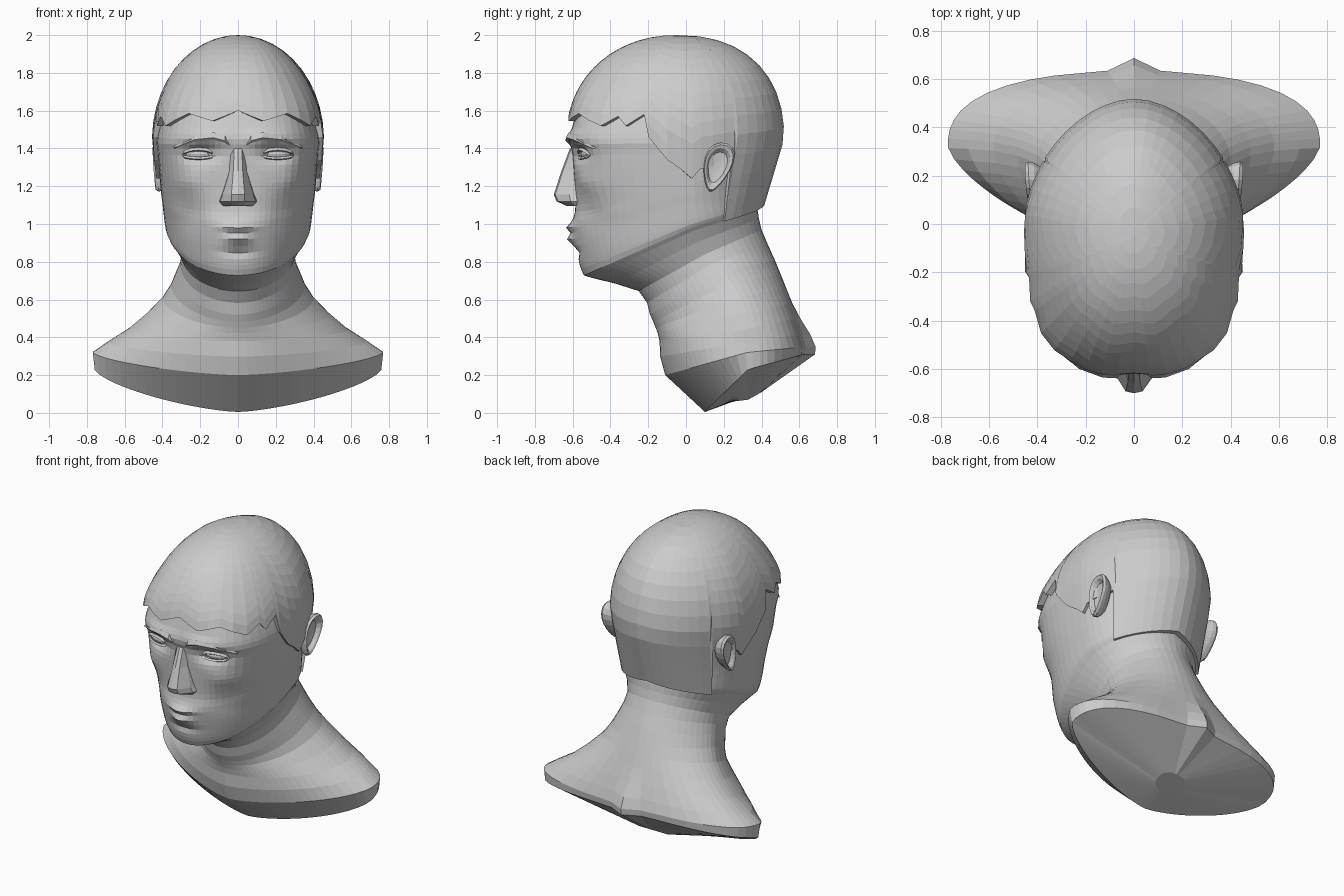
import bpy, bmesh, math
from math import sin, cos, radians, exp, pi

if "Cube" in bpy.data.objects:
    bpy.data.objects.remove(bpy.data.objects["Cube"])


def loft(name, rings, caps=True):
    """Skin a list of equal-length closed point rings into one flat-shaded mesh."""
    bm = bmesh.new()
    vs = [[bm.verts.new(p) for p in r] for r in rings]
    n = len(vs[0])
    for a, b in zip(vs, vs[1:]):
        for i in range(n):
            j = (i + 1) % n
            bm.faces.new((a[i], a[j], b[j], b[i]))
    if caps:
        bm.faces.new(vs[0])
        bm.faces.new(vs[-1])
    bmesh.ops.remove_doubles(bm, verts=bm.verts, dist=0.0005)
    bmesh.ops.recalc_face_normals(bm, faces=bm.faces)
    me = bpy.data.meshes.new(name)
    bm.to_mesh(me)
    bm.free()
    ob = bpy.data.objects.new(name, me)
    bpy.context.collection.objects.link(ob)
    return ob


def step(v, mid, k):
    """Smooth 1-to-0 step as v rises past mid."""
    return 1 / (1 + exp((v - mid) * k))


def ring_point(t, fy, fz, sx, sy, sz, by, bz, nf, nb):
    """Point of a tilted superellipse ring through front, side and back points."""
    s, c = sin(t), cos(t)
    n = nf if c > 0 else nb
    r = (abs(s) ** n + abs(c) ** n) ** (-1 / n)
    ey, ez = (fy, fz) if c > 0 else (by, bz)
    return [sx * s * r, sy + (ey - sy) * abs(c * r), sz + (ez - sz) * abs(c * r)]


def catmull(a, b, c, d, u):
    return [q + .5 * u * (r - p + u * (2 * p - 5 * q + 4 * r - s + u * (3 * (q - r) + s - p)))
            for p, q, r, s in zip(a, b, c, d)]


# Facial relief: x, z, width, height, push along y (sockets, brow, cheek, lips, chin)
RELIEF = [(.20, 1.375, .085, .045, .055), (.16, 1.46, .13, .03, -.018),
          (.27, 1.22, .08, .06, -.018), (.25, 1.03, .08, .07, .018),
          (0, .98, .085, .026, -.035), (0, .912, .07, .024, -.042),
          (0, .85, .09, .025, .015)]


def body_point(key, t):
    fy, fz, sx, sz, by, bz = key
    nf = 2 + exp(-((fz - 1.45) / .35) ** 2) - .57 * step(fz, .4, 15)
    nb = 1.9 + .6 * step(bz, .5, 15)
    x, y, z = ring_point(t, fy, fz, sx, .33 * step(sz, .75, 9), sz, by, bz, nf, nb)
    if y < -.2:
        for cx, cz, wx, wz, d in RELIEF:
            y += d * exp(-((abs(x) - cx) / wx) ** 2 - ((z - cz) / wz) ** 2)
    elif y > .4:                             # spine
        y += .06 * exp(-(x / .07) ** 2) * step(z, .47, 22)
    return x, y, z


# Head, neck and shoulders: front y,z / side x,z / back y,z
KEYS = [(-.57, 1.63, .385, 1.63, .46, 1.63), (-.615, 1.45, .43, 1.46, .48, 1.46),
        (-.60, 1.36, .425, 1.38, .45, 1.38), (-.585, 1.10, .41, 1.19, .38, 1.22),
        (-.60, .98, .40, 1.11, .375, 1.16), (-.555, .76, .385, 1.00, .375, 1.10),
        (-.50, .715, .36, .965, .38, 1.07), (-.25, .645, .30, .84, .40, .97),
        (-.19, .52, .33, .74, .47, .81), (-.16, .45, .40, .61, .53, .66),
        (-.14, .38, .58, .44, .585, .50), (-.11, .20, .77, .32, .63, .35),
        (.10, .005, .76, .23, .625, .31), (.25, .06, .10, .07, .40, .11)]
last = len(KEYS) - 1
angles = [2 * pi * i / 60 for i in range(60)]
angles = [t - .35 * sin(t) for t in angles]      # finer columns across the face
rings = []
for i in range(last):
    quad = [KEYS[max(0, min(last, i + k))] for k in (-1, 0, 1, 2)]
    drop = quad[1][1] - quad[2][1]
    sub = max(2, round(drop / .03)) if i < 5 else 2 if i < 11 else 1
    rings += [[body_point(catmull(*quad, u / sub), t) for t in angles] for u in range(sub)]
rings.append([body_point(KEYS[last], t) for t in angles])
loft("head_and_shoulders", rings)


# Hair cap: a domed shell cut off at a zigzag hairline
def skull_point(t, z, inset=0):
    up = min(1, max(0, (z - 1.45) / .55))
    low = max(0, 1.45 - z)

    def dome(m):
        return max(0, 1 - up ** m) ** (1 / m)
    front = -.05 - .585 * dome(2.1) + .1 * low
    back = -.05 + .57 * dome(2.3) - .3 * low
    wide = .455 * dome(2) - .1 * low
    return ring_point(t, front + inset, z, wide - inset, -.05 * up ** 4, z,
                      back - inset, z, 2.3 + .65 * step(z, 1.67, 22), 1.8)


# Hairline: angle from the front, height
LINE = [(0, 1.60), (17, 1.545), (33, 1.585), (50, 1.52), (58, 1.57), (62, 1.52), (70, 1.58),
        (72.5, 1.46), (81, 1.34), (94, 1.24), (99, 1.29), (121, 1.33),
        (123, 1.015), (180, 1.10)]
half = []
for (t0, z0), (t1, z1) in zip(LINE, LINE[1:]):
    m = max(1, round((t1 - t0) / 8))
    half += [(t0 + (t1 - t0) * k / m, z0 + (z1 - z0) * k / m) for k in range(m)]
columns = half + [LINE[-1]] + [(360 - t, z) for t, z in half[:0:-1]]
hair = [[skull_point(radians(t), zl + (2 - zl) * cos(pi / 2 * k / 13)) for t, zl in columns]
        for k in range(14)]
hair.append([skull_point(radians(t), zl, .035) for t, zl in columns])
loft("hair_cap", hair, caps=False)

# Nose: height, tip y, half width at base, half width of ridge
NOSE = [(1.40, -.615, .048, .02), (1.28, -.66, .05, .025),
        (1.155, -.70, .09, .035), (1.12, -.685, .105, .035), (1.095, -.63, .085, .03)]
nose = []
for z, y, w, r in NOSE:
    side = [(w, -.55), (w * .9, -.55 + (y + .55) * .45), (r, y + .008)]
    nose.append([(-x, v, z) for x, v in side] + [(0, y, z)] + [(x, v, z) for x, v in side[::-1]])
loft("nose", nose)


def strip(name, path, side, h, d):
    """Tapered diamond-section ridge along a path."""
    out = []
    for i, (x, y, z) in enumerate(path):
        f = .35 if i in (0, len(path) - 1) else 1
        out.append([(side * x, y, z + h * f), (side * x, y - d * f, z - h * .4 * f),
                    (side * x, y, z - h * f), (side * x, y + d * 2, z)])
    loft(name, out)


def lid(lift):
    """Arc of points over or under the eye."""
    return [(.21 - .085 * cos(a), -.532 - .023 * cos(a) - .026 * sin(a), 1.365 + lift * sin(a))
            for a in [pi * k / 6 for k in range(7)]]


BROW = [(.045, -.61, 1.42), (.07, -.625, 1.45), (.13, -.622, 1.465),
        (.23, -.585, 1.455), (.34, -.495, 1.405)]
for side, tag in ((1, "left"), (-1, "right")):
    # Brow ridge and eyelids
    strip("brow_" + tag, BROW, side, .02, .013)
    strip("upper_lid_" + tag, lid(.030), side, .010, .010)
    strip("lower_lid_" + tag, lid(-.018), side, .008, .008)
    # Eyeball
    bpy.ops.mesh.primitive_uv_sphere_add(segments=14, ring_count=8, radius=1,
                                         location=(side * .208, -.515, 1.37),
                                         rotation=(0, 0, side * .25))
    eye = bpy.context.object
    eye.name = "eye_" + tag
    eye.scale = (.08, .04, .03)
    # Ear: egg-shaped outline with raised rim and hollow, leaning back
    ear = []
    for scale, x in ((.75, .37), (.95, .405), (1, .428), (.92, .443), (.78, .437),
                     (.62, .415), (.2, .41)):
        ring = []
        for k in range(18):
            a = 2 * pi * k / 18
            v = sin(a) * .13 * scale
            u = cos(a) * scale * (.072 + .22 * v)
            ring.append((side * (x + .06 * u + .06 * v), .165 + u + .28 * v, 1.30 + v - .15 * u))
        ear.append(ring)
    loft("ear_" + tag, ear)
